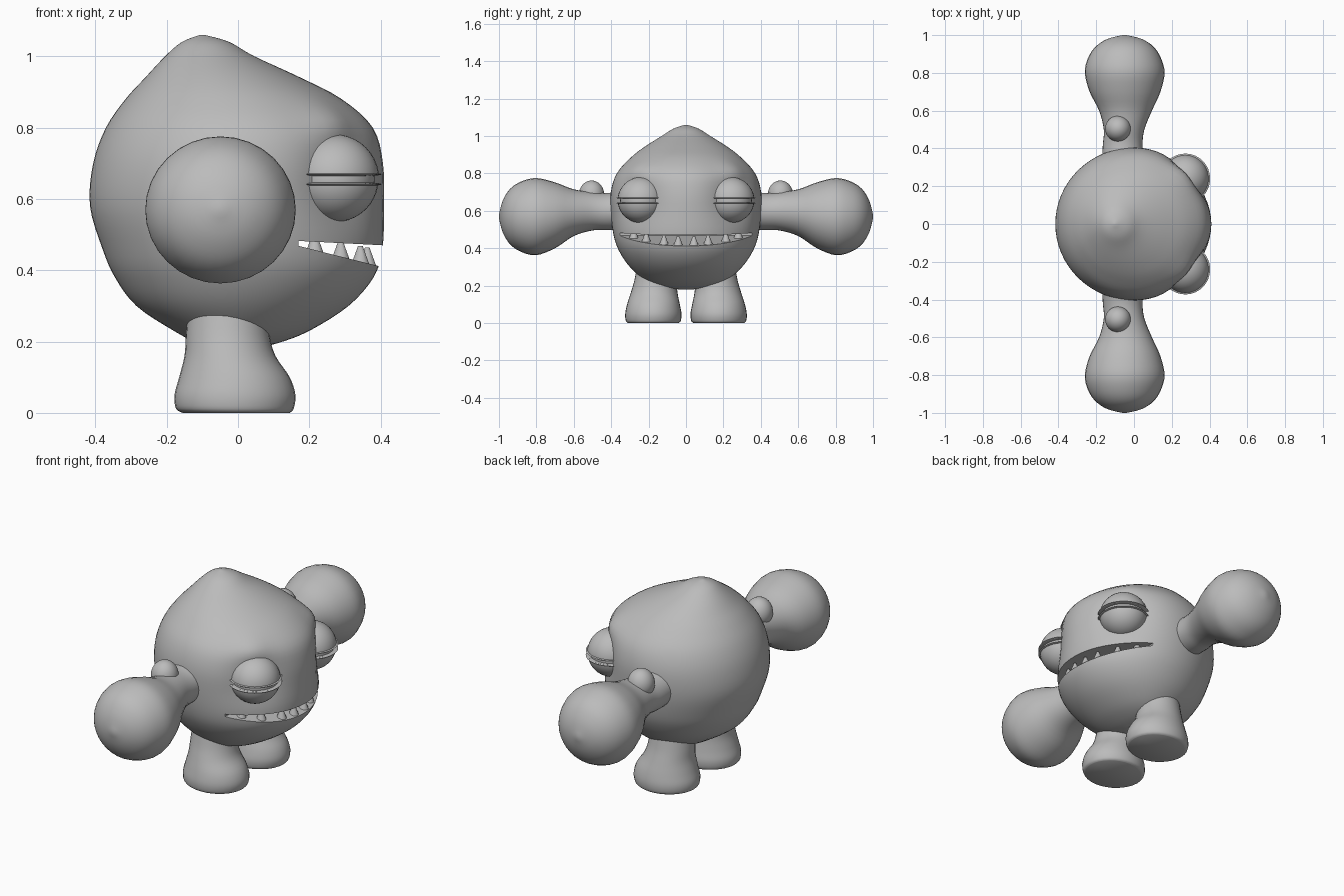
import bpy, bmesh, math
from mathutils import Vector

if "Cube" in bpy.data.objects:
    bpy.data.objects.remove(bpy.data.objects["Cube"])

clay = bpy.data.materials.new("grey clay")
clay.use_nodes = True
clay.diffuse_color = (0.5, 0.5, 0.5, 1)
clay.node_tree.nodes["Principled BSDF"].inputs["Base Color"].default_value = (0.5, 0.5, 0.5, 1)


def finish(name, bm, angle=40):
    """Turn a bmesh into a smooth shaded, clay coloured object."""
    bmesh.ops.recalc_face_normals(bm, faces=bm.faces)
    mesh = bpy.data.meshes.new(name)
    bm.to_mesh(mesh)
    bm.free()
    mesh.materials.append(clay)
    obj = bpy.data.objects.new(name, mesh)
    bpy.context.collection.objects.link(obj)
    smooth(obj, angle)
    return obj


def smooth(obj, angle):
    bpy.ops.object.select_all(action="DESELECT")
    obj.select_set(True)
    bpy.context.view_layer.objects.active = obj
    bpy.ops.object.shade_smooth_by_angle(angle=math.radians(angle))


def spline(rows, steps):
    """Catmull-Rom rows between the given profile rows."""
    out = []
    for i in range(len(rows) - 1):
        quad = zip(rows[max(i - 1, 0)], rows[i], rows[i + 1], rows[min(i + 2, len(rows) - 1)])
        quad = list(quad)
        for s in range(steps):
            t = s / steps
            out.append([b + t * (c - a) / 2 + t * t * (a - 2.5 * b + 2 * c - d / 2)
                        + t ** 3 * (1.5 * (b - c) + (d - a) / 2) for a, b, c, d in quad])
    return out + [rows[-1]]


def loft(rows, place, sides=40, steps=4):
    """Skin elliptical rings; each row is position, then low and high on two axes."""
    bm = bmesh.new()
    rings = []
    for t, a0, a1, b0, b1 in spline(rows, steps):
        ring = []
        for k in range(sides):
            w = math.tau * k / sides
            a = (a0 + a1) / 2 + (a1 - a0) / 2 * math.cos(w)
            b = (b0 + b1) / 2 + (b1 - b0) / 2 * math.sin(w)
            ring.append(bm.verts.new(place(t, a, b)))
        rings.append(ring)
    for low, high in zip(rings, rings[1:]):
        for k in range(sides):
            n = (k + 1) % sides
            bm.faces.new((low[k], low[n], high[n], high[k]))
    bm.faces.new(rings[0])
    bm.faces.new(rings[-1])
    return bm


def ball(name, centre, radii, cut=None):
    """Ellipsoid, optionally keeping only the part above (1) or below (-1) its middle."""
    bm = bmesh.new()
    bmesh.ops.create_uvsphere(bm, u_segments=32, v_segments=20, radius=1)
    if cut:
        geom = bm.verts[:] + bm.edges[:] + bm.faces[:]
        res = bmesh.ops.bisect_plane(bm, geom=geom, plane_co=(0, 0, 0.09 * cut),
                                     plane_no=(0, 0, -cut), clear_outer=True)
        edges = [e for e in res["geom_cut"] if isinstance(e, bmesh.types.BMEdge)]
        bmesh.ops.edgeloop_fill(bm, edges=edges)
    for v in bm.verts:
        v.co = Vector(centre) + Vector(p * r for p, r in zip(v.co, radii))
    return finish(name, bm)


# Body: a round pear with its peak set back
body_rows = [(z, x0, x1, -r, r) for z, x0, x1, r in (
    (.18, -.04, .04, .04), (.195, -.11, .11, .14), (.23, -.18, .2, .22),
    (.3, -.285, .31, .3), (.38, -.345, .38, .355), (.46, -.38, .405, .385),
    (.58, -.415, .41, .402), (.7, -.406, .407, .402), (.8, -.37, .378, .37),
    (.88, -.315, .29, .3), (.94, -.26, .175, .225), (1, -.204, .045, .13),
    (1.04, -.157, -.025, .066), (1.06, -.105, -.095, .005))]
bm = loft(body_rows, lambda z, x, y: (x, y, z), sides=64)
# Soft hollows round the eyes with a brow ridge above
for v in bm.verts:
    outward = Vector((v.co.x, v.co.y, 0))
    if outward.length > 0.1:
        outward.normalize()
        eye = Vector((0.3, math.copysign(0.25, v.co.y), 0.66))
        brow = Vector((0.27, math.copysign(0.26, v.co.y), 0.83))
        hollow = math.exp(-((v.co - eye).length / 0.14) ** 2)
        ridge = math.exp(-((v.co - brow).length / 0.08) ** 2)
        v.co += outward * (0.022 * ridge - 0.035 * hollow)
body = finish("body", bm)

# Mouth: a wedge cut out of the front
bm = bmesh.new()
wedge = ((.17, .482), (.17, .468), (.5, .385), (.5, .465))
face = bm.faces.new([bm.verts.new((x, -.6, z)) for x, z in wedge])
ext = bmesh.ops.extrude_face_region(bm, geom=[face])
bmesh.ops.translate(bm, vec=(0, 1.2, 0),
                    verts=[g for g in ext["geom"] if isinstance(g, bmesh.types.BMVert)])
cutter = finish("mouth_cutter", bm)
cutter.hide_render = True
mod = body.modifiers.new("mouth", "BOOLEAN")
mod.operation = "DIFFERENCE"
mod.solver = "EXACT"
mod.object = cutter
bpy.context.view_layer.objects.active = body
bpy.ops.object.modifier_apply(modifier=mod.name)
bpy.data.objects.remove(cutter)
smooth(body, 40)

# Teeth: stubby cones standing along the lower lip
for i, deg in enumerate((-54, -38, -20, -7, 7, 20, 38, 54)):
    a = math.radians(deg)
    x, y = 0.365 * math.cos(a), 0.345 * math.sin(a)
    floor = 0.468 - (x - 0.17) * 0.25
    bm = bmesh.new()
    bmesh.ops.create_cone(bm, cap_ends=True, segments=10, radius1=0.026,
                          radius2=0.007, depth=0.05)
    bmesh.ops.translate(bm, vec=(x, y, floor + 0.018), verts=bm.verts)
    finish(f"tooth_{i + 1}", bm)

arm_rows = [(.33, -.17, .05, .5, .71), (.42, -.165, .045, .497, .695),
            (.5, -.16, .055, .495, .7), (.6, -.185, .095, .465, .715),
            (.7, -.235, .14, .4, .752), (.8, -.26, .162, .363, .775),
            (.88, -.243, .142, .38, .757), (.94, -.202, .102, .42, .718),
            (.98, -.14, .04, .485, .655), (1, -.06, -.04, .56, .58)]
leg_rows = [(0, -.155, .145, .04, .31), (.012, -.174, .156, .028, .322),
            (.05, -.178, .161, .024, .325), (.1, -.165, .145, .033, .315),
            (.16, -.15, .105, .045, .296), (.22, -.146, .088, .05, .278),
            (.3, -.14, .08, .055, .262)]

for side, word in ((1, "left"), (-1, "right")):
    # Arm with a ball fist and a shoulder bump
    finish(f"{word}_arm", loft(arm_rows, lambda t, a, b: (a, side * t, b), 32))
    ball(f"{word}_shoulder_bump", (-.085, side * .505, .685), (.068, .068, .077))
    # Leg with a flared foot
    finish(f"{word}_leg", loft(leg_rows, lambda t, a, b: (a, side * b, t), 32))
    # Eye, nearly closed between two heavy lids
    eye = (.272, side * .24, .655)
    ball(f"{word}_eyeball", eye, (.112, .112, .112))
    ball(f"{word}_upper_lid", eye, (.124, .126, .125), 1)
    ball(f"{word}_lower_lid", eye, (.122, .125, .12), -1)
    # Thin rims along the lids
    for part, dz in (("upper", .014), ("lower", -.014)):
        ball(f"{word}_{part}_lid_rim", (eye[0], eye[1], eye[2] + dz), (.131, .133, .008))
